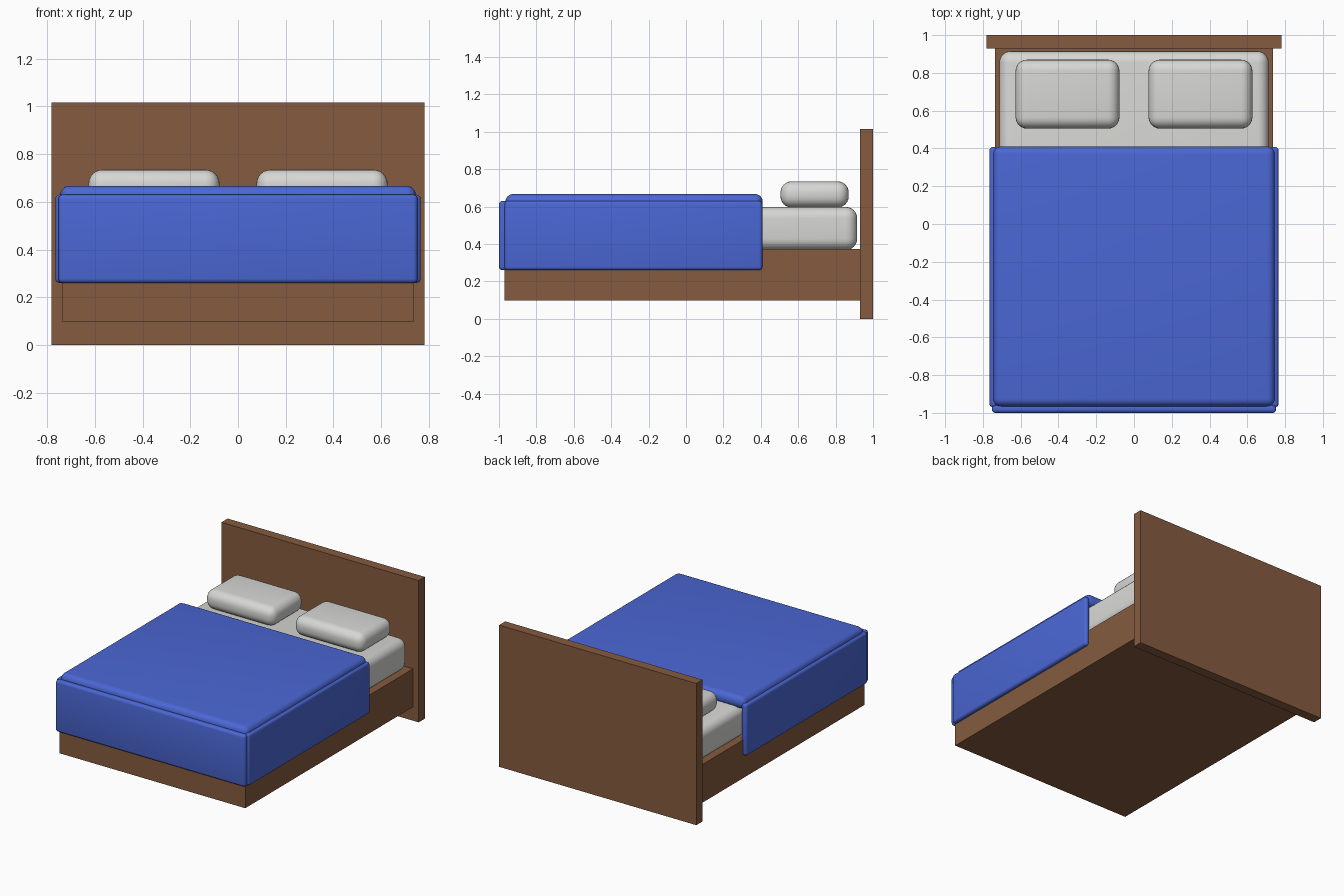
import bpy
import math

if "Cube" in bpy.data.objects:
    bpy.data.objects.remove(bpy.data.objects["Cube"])


def material(name, rgb):
    m = bpy.data.materials.new(name)
    m.diffuse_color = (*rgb, 1.0)
    m.use_nodes = True
    m.node_tree.nodes["Principled BSDF"].inputs["Base Color"].default_value = m.diffuse_color
    return m


WOOD = material("brown wood", (0.235, 0.105, 0.05))
LINEN = material("off white linen", (0.68, 0.68, 0.66))
BLUE = material("blue blanket", (0.07, 0.135, 0.66))


def box(name, x, y, z, mat, radius=0.0, segments=6):
    """Box from (min, max) ranges, with optionally rounded edges."""
    ranges = (x, y, z)
    bpy.ops.mesh.primitive_cube_add(size=1, location=[(a + b) / 2 for a, b in ranges])
    ob = bpy.context.object
    ob.name = name
    ob.scale = [b - a for a, b in ranges]
    bpy.ops.object.transform_apply(location=False, rotation=False, scale=True)
    ob.data.materials.append(mat)
    if radius:
        bevel = ob.modifiers.new("rounding", 'BEVEL')
        bevel.width = radius
        bevel.segments = segments
        bpy.ops.object.modifier_apply(modifier=bevel.name)
        bpy.ops.object.shade_smooth_by_angle(angle=math.radians(35))
    return ob


# Wooden frame
box("headboard", (-0.782, 0.782), (0.93, 1.0), (0, 1.016), WOOD)
box("bed_base", (-0.737, 0.737), (-0.97, 0.93), (0.098, 0.372), WOOD)

# Mattress
box("mattress", (-0.713, 0.713), (-0.95, 0.915), (0.368, 0.598), LINEN, 0.06)

# Blanket: top sheet, foot drop and side drops
box("blanket_top", (-0.745, 0.745), (-0.965, 0.41), (0.58, 0.667), BLUE, 0.04)
box("blanket_foot", (-0.752, 0.752), (-1.0, -0.955), (0.26, 0.63), BLUE, 0.018, 4)

for side, label in ((-1, "left"), (1, "right")):
    drop = sorted((side * 0.722, side * 0.765))
    box(f"blanket_side_{label}", drop, (-0.97, 0.408), (0.26, 0.63), BLUE, 0.018, 4)
    # Pillows
    width = sorted((side * 0.077, side * 0.627))
    box(f"pillow_{label}", width, (0.505, 0.87), (0.595, 0.735), LINEN, 0.06)
